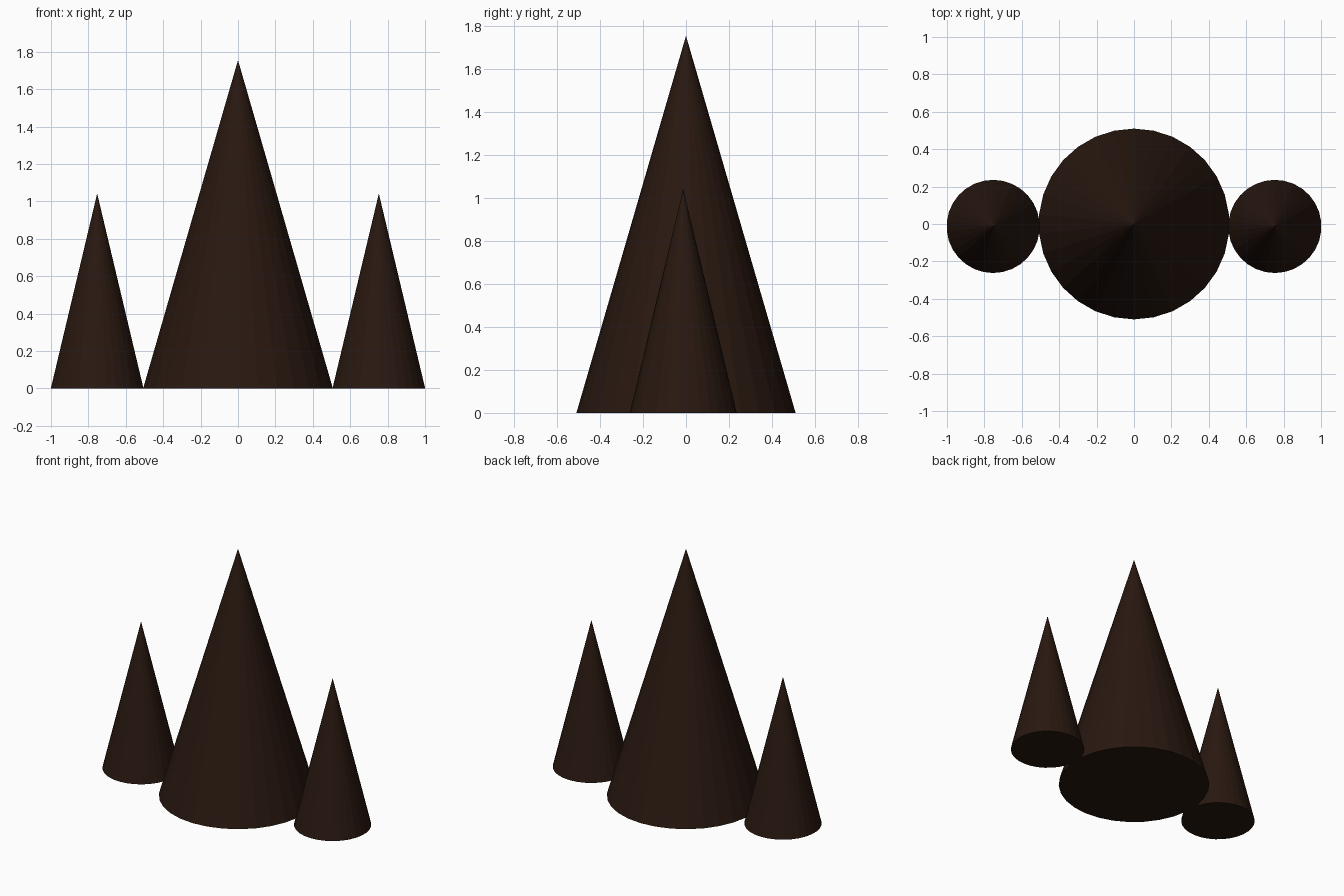
import bpy

if "Cube" in bpy.data.objects:
    bpy.data.objects.remove(bpy.data.objects["Cube"])

# Dark brown shared material
brown = bpy.data.materials.new("dark_brown")
brown.diffuse_color = (0.022, 0.009, 0.005, 1)
brown.use_nodes = True
brown.node_tree.nodes["Principled BSDF"].inputs["Base Color"].default_value = brown.diffuse_color


def cone(name, x, y, radius, height, sides=30):
    """Flat-faced closed cone standing on z = 0."""
    bpy.ops.mesh.primitive_cone_add(vertices=sides, radius1=radius, radius2=0,
                                    depth=height, location=(x, y, height / 2))
    ob = bpy.context.object
    ob.name = name
    ob.data.materials.append(brown)
    return ob


# Tall middle cone
cone("large_cone", 0, 0, 0.51, 1.755)

# Matching small cones on either side
for side, label in ((-1, "left"), (1, "right")):
    cone(label + "_small_cone", side * 0.753, -0.013, 0.249, 1.042)
